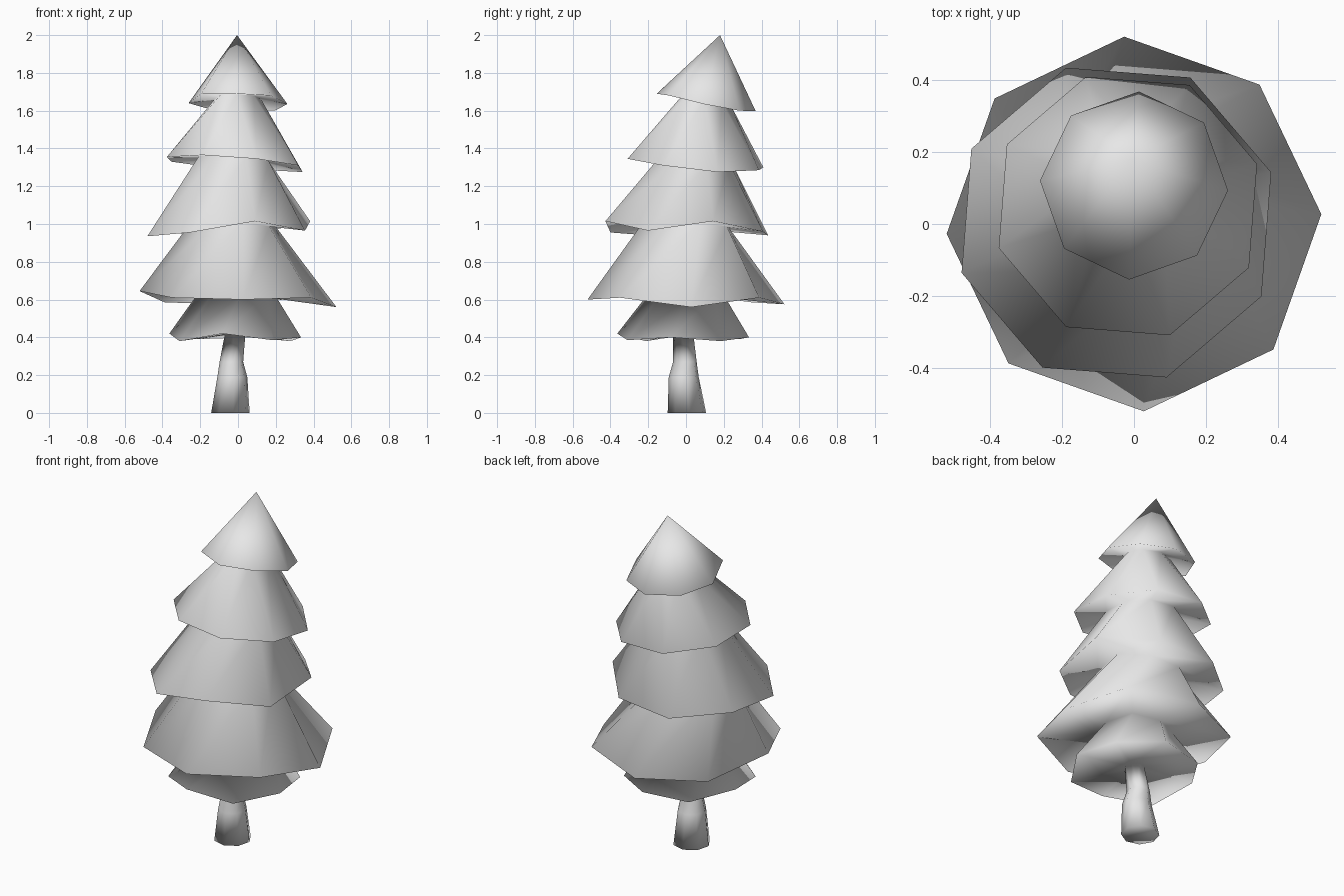
import bpy, bmesh
from math import cos, sin, radians
from mathutils import Vector

cube = bpy.data.objects.get("Cube")
if cube:
    bpy.data.objects.remove(cube, do_unlink=True)

SIDES = 8

foliage = bpy.data.materials.new("plain_grey")
foliage.use_nodes = True
grey = (0.8, 0.8, 0.8, 1)
foliage.diffuse_color = grey
foliage.node_tree.nodes["Principled BSDF"].inputs["Base Color"].default_value = grey


def ring(x, y, radius, phase, heights):
    """Eight points round a centre, each at its own height."""
    turns = [radians(phase + i * 360 / SIDES) for i in range(SIDES)]
    return [Vector((x + radius * cos(a), y + radius * sin(a), z))
            for a, z in zip(turns, heights)]


def inset(points, scale, lift):
    """Copy of a ring, shrunk towards its centre and raised a little."""
    centre = sum(points, Vector()) / SIDES
    return [centre + (p - centre) * scale + Vector((0, 0, lift)) for p in points]


# Trunk rings from the ground up: x, y, radius, height
trunk = [(-.04, .005, .103, 0), (-.03, -.012, .08, .19), (-.035, -.006, .063, .27)]

# Branch tiers from the bottom up: x, y, radius, phase, neck scale, rim heights
tiers = [
    (-.015, -.015, .355, -11, .155, (.40, .38, .40, .39, .42, .38, .42, .385)),
    (0, 0, .522, 3, .40, (.56, .61, .575, .585, .645, .61, .60, .61)),
    (-.049, .004, .453, 18, .53, (1.015, .96, .94, .96, .935, .955, 1.015, .965)),
    (-.017, .05, .378, 18, .53, (1.275, 1.285, 1.3, 1.33, 1.355, 1.365, 1.345, 1.31)),
    (0, .107, .262, -3, .47, (1.635, 1.6, 1.598, 1.615, 1.64, 1.69, 1.69, 1.68)),
]

rings = [ring(x, y, r, 8, [z] * SIDES) for x, y, r, z in trunk]
for x, y, r, phase, neck, heights in tiers:
    rim = ring(x, y, r, phase, heights)
    rings += [inset(rim, neck, .02), rim]

# Skin the rings from the trunk base to the tip
bm = bmesh.new()
loops = [[bm.verts.new(p) for p in points] for points in rings]
bm.faces.new(loops[0][::-1])
for low, high in zip(loops, loops[1:]):
    for i in range(SIDES):
        j = (i + 1) % SIDES
        bm.faces.new((low[i], low[j], high[j], high[i]))
tip = bm.verts.new((-.005, .18, 2))
for i in range(SIDES):
    bm.faces.new((loops[-1][i], loops[-1][(i + 1) % SIDES], tip))
for face in bm.faces:
    face.smooth = True
bmesh.ops.recalc_face_normals(bm, faces=bm.faces)

mesh = bpy.data.meshes.new("pine_tree")
bm.to_mesh(mesh)
bm.free()
mesh.materials.append(foliage)
tree = bpy.data.objects.new("pine_tree", mesh)
bpy.context.collection.objects.link(tree)

# Large faces lead the smooth shading
shading = tree.modifiers.new("area_shading", 'WEIGHTED_NORMAL')
shading.mode = 'FACE_AREA'
shading.weight = 50
